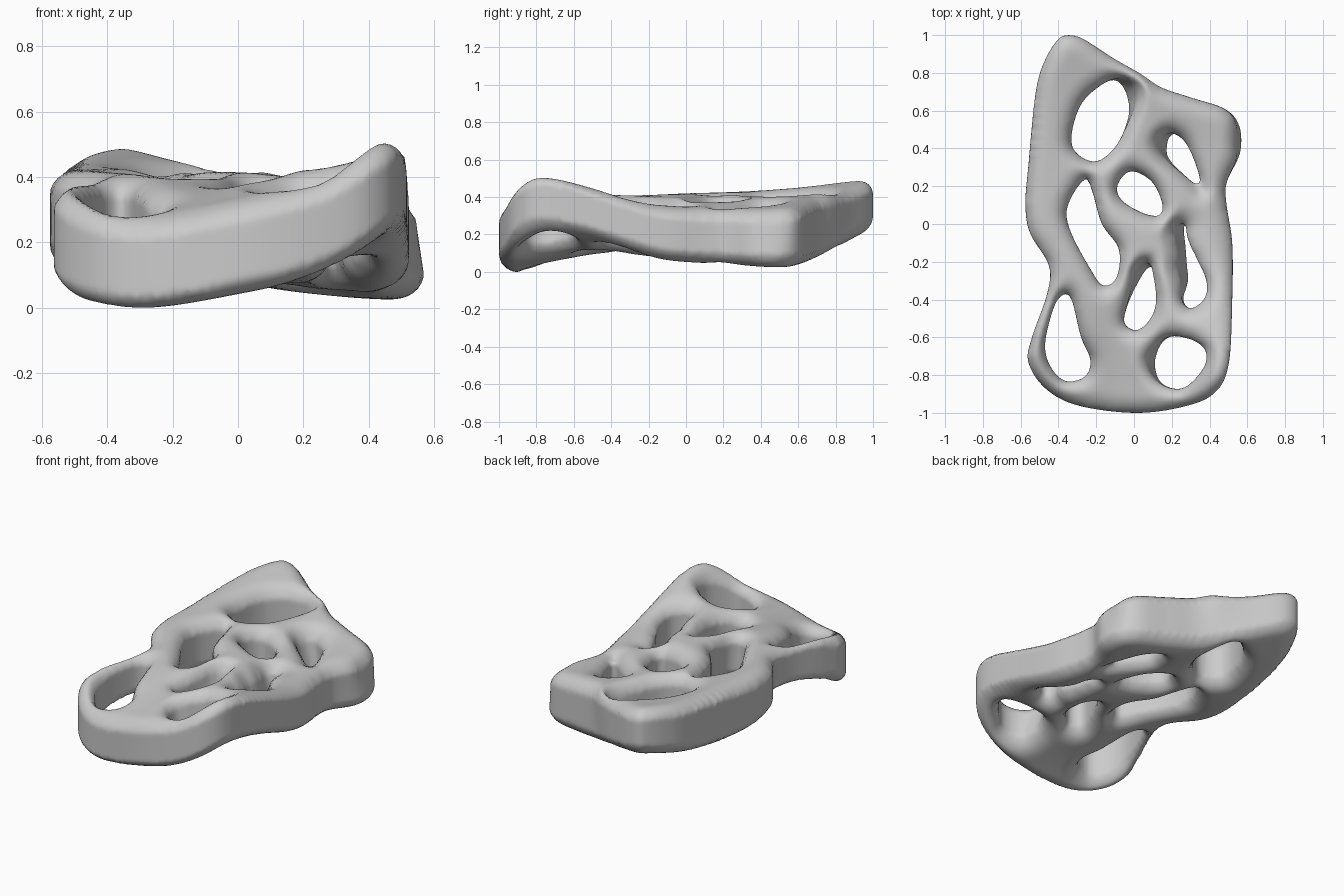
import bpy, bmesh, math
from mathutils import Vector
from mathutils.kdtree import KDTree

if "Cube" in bpy.data.objects:
    bpy.data.objects.remove(bpy.data.objects["Cube"])

# Outline of the plate, seen from above
OUTLINE = [(-.35, 1), (-.27, .98), (-.1, .87), (.1, .74), (.3, .67), (.48, .61), (.56, .52),
           (.565, .38), (.49, .22), (.49, .1), (.52, -.1), (.52, -.4), (.5, -.75), (.42, -.9),
           (.25, -.97), (0, -1), (-.3, -.96), (-.47, -.87), (-.56, -.73), (-.54, -.6),
           (-.46, -.37), (-.45, -.22), (-.55, -.05), (-.575, .1), (-.56, .3), (-.52, .7),
           (-.47, .87), (-.4, .98)]
# Openings through the plate
HOLES = [
    [(-.13, .76), (-.06, .72), (-.03, .58), (-.09, .42), (-.2, .33), (-.31, .38), (-.33, .48), (-.27, .65)],
    [(.21, .48), (.29, .42), (.36, .19), (.3, .23), (.19, .34), (.18, .42)],
    [(-.02, .28), (.1, .22), (.16, .06), (.07, .05), (-.06, .12), (-.09, .2)],
    [(-.26, .24), (-.22, .17), (-.17, 0), (-.08, -.13), (-.08, -.28), (-.16, -.33), (-.23, -.24),
     (-.34, -.03), (-.35, .1)],
    [(.27, 0), (.31, -.01), (.33, -.12), (.39, -.28), (.38, -.39), (.3, -.45), (.26, -.4),
     (.29, -.3), (.28, -.15)],
    [(.1, -.22), (.13, -.3), (.11, -.46), (.03, -.56), (-.05, -.53), (-.03, -.42), (.05, -.27)],
    [(-.37, -.37), (-.33, -.4), (-.28, -.6), (-.23, -.72), (-.26, -.81), (-.37, -.83), (-.45, -.74),
     (-.47, -.62), (-.42, -.43)],
    [(.18, -.6), (.3, -.61), (.38, -.67), (.37, -.76), (.28, -.86), (.2, -.87), (.13, -.82), (.12, -.7)],
]
# Height guides: x, y, underside z, top z
GUIDES = [(-.35, .95, .22, .50), (-.5, .7, .17, .475), (-.15, .85, .16, .455), (.1, .7, .08, .42),
          (.5, .52, .04, .35), (.5, .2, .055, .34), (-.53, .2, .12, .435), (-.46, -.25, .16, .42),
          (-.52, -.6, .11, .40), (-.5, -.8, .03, .345), (-.3, -.93, 0, .285), (0, -.95, .05, .335),
          (.27, -.93, .12, .41), (.46, -.8, .23, .525), (.49, -.5, .2, .46), (.5, -.15, .09, .36),
          (0, 0, .11, .42), (.2, -.3, .11, .42), (-.15, -.5, .11, .39), (0, .38, .1, .41),
          (0, -.7, .09, .37)]
# Slanted walls: x, y, and how far the top rim leans there
LEANS = [(.25, -.05, -.06, 0), (.26, -.25, -.06, 0), (.1, -.73, -.05, 0), (.16, .42, -.05, .01),
         (-.04, .68, .06, .03), (.05, -.28, -.03, .04), (.56, .45, -.03, 0)]
HALF, ROUND, WALL = .15, .1, .52


def smooth_loop(pts, steps=8):
    """Closed Catmull-Rom loop through the points."""
    p, n, out = [Vector(q) for q in pts], len(pts), []
    for i in range(n):
        a, b, c, d = p[i - 1], p[i], p[(i + 1) % n], p[(i + 2) % n]
        for s in range(steps):
            t = s / steps
            out.append(.5 * (2 * b + (c - a) * t + (2 * a - 5 * b + 4 * c - d) * t * t
                             + (3 * b - a - 3 * c + d) * t ** 3))
    return out


def basis(x, y):
    """Thin-plate terms of a point against all guides, plus a plane."""
    sq = [(x - g[0]) ** 2 + (y - g[1]) ** 2 + 1e-9 for g in GUIDES]
    return [s * math.log(s) for s in sq] + [1, x, y]


def fit_sheet(column):
    """Weights of the smooth sheet through one height column (Gauss-Jordan)."""
    n = len(GUIDES)
    rows = [basis(g[0], g[1]) + [g[column]] for g in GUIDES]
    for i in range(n):
        rows[i][i] -= .01          # slight smoothing
    rows += [[f(g) for g in GUIDES] + [0] * 4 for f in (lambda g: 1, lambda g: g[0], lambda g: g[1])]
    size = n + 3
    for i in range(size):
        k = max(range(i, size), key=lambda r: abs(rows[r][i]))
        rows[i], rows[k] = rows[k], rows[i]
        rows[i] = [v / rows[i][i] for v in rows[i]]
        for r in range(size):
            if r != i:
                f = rows[r][i]
                rows[r] = [a - f * b for a, b in zip(rows[r], rows[i])]
    return [r[-1] for r in rows]


def evaluated_mesh(obj):
    deps = bpy.context.evaluated_depsgraph_get()
    return bpy.data.meshes.new_from_object(obj.evaluated_get(deps))


# Flat pierced plate from filled curves
loops = [smooth_loop(l) for l in [OUTLINE] + HOLES]
curve = bpy.data.curves.new("plate_profile", 'CURVE')
curve.dimensions, curve.fill_mode, curve.extrude = '2D', 'BOTH', HALF
for loop in loops:
    sp = curve.splines.new('POLY')
    sp.points.add(len(loop) - 1)
    for pt, co in zip(sp.points, loop):
        pt.co = (co.x, co.y, 0, 1)
    sp.use_cyclic_u = True
profile = bpy.data.objects.new("plate_profile", curve)
bpy.context.collection.objects.link(profile)
mesh = evaluated_mesh(profile)
bpy.data.objects.remove(profile)

bm = bmesh.new()
bm.from_mesh(mesh)
bmesh.ops.remove_doubles(bm, verts=bm.verts, dist=1e-4)
bmesh.ops.recalc_face_normals(bm, faces=bm.faces)
bm.to_mesh(mesh)
bm.free()

# Even mesh density so the plate can be bent
plate = bpy.data.objects.new("pierced_plate", mesh)
bpy.context.collection.objects.link(plate)
mod = plate.modifiers.new("even_mesh", 'REMESH')
mod.mode, mod.voxel_size = 'VOXEL', .017
mesh = evaluated_mesh(plate)
plate.modifiers.clear()
plate.data = mesh

# Warp the plate, round off every rim and lean the slanted walls
rim = [p for loop in loops for p in loop]
tree = KDTree(len(rim))
for i, p in enumerate(rim):
    tree.insert((p.x, p.y, 0), i)
tree.balance()
under, over = fit_sheet(2), fit_sheet(3)
for v in mesh.vertices:
    x, y, z = v.co
    d = min(tree.find((x, y, 0))[2] / ROUND, 1)
    k = WALL + (1.03 - WALL) * math.sqrt(1 - (1 - d) ** 2)
    terms = basis(x, y)
    low = sum(a * b for a, b in zip(under, terms))
    high = sum(a * b for a, b in zip(over, terms))
    v.co.z = (low + high) / 2 + (high - low) / 2 * (z / HALF) * k
    for lx, ly, dx, dy in LEANS:
        w = math.exp(-((x - lx) ** 2 + (y - ly) ** 2) / .012) * (z / HALF + 1) / 2
        v.co.x += dx * w
        v.co.y += dy * w

# Relax the surface, then rest it on the ground
relax = plate.modifiers.new("relax", 'SMOOTH')
relax.factor, relax.iterations = .5, 5
mesh = evaluated_mesh(plate)
plate.modifiers.clear()
plate.data = mesh
floor = min(v.co.z for v in mesh.vertices)
for v in mesh.vertices:
    v.co.z -= floor
mesh.shade_smooth()
